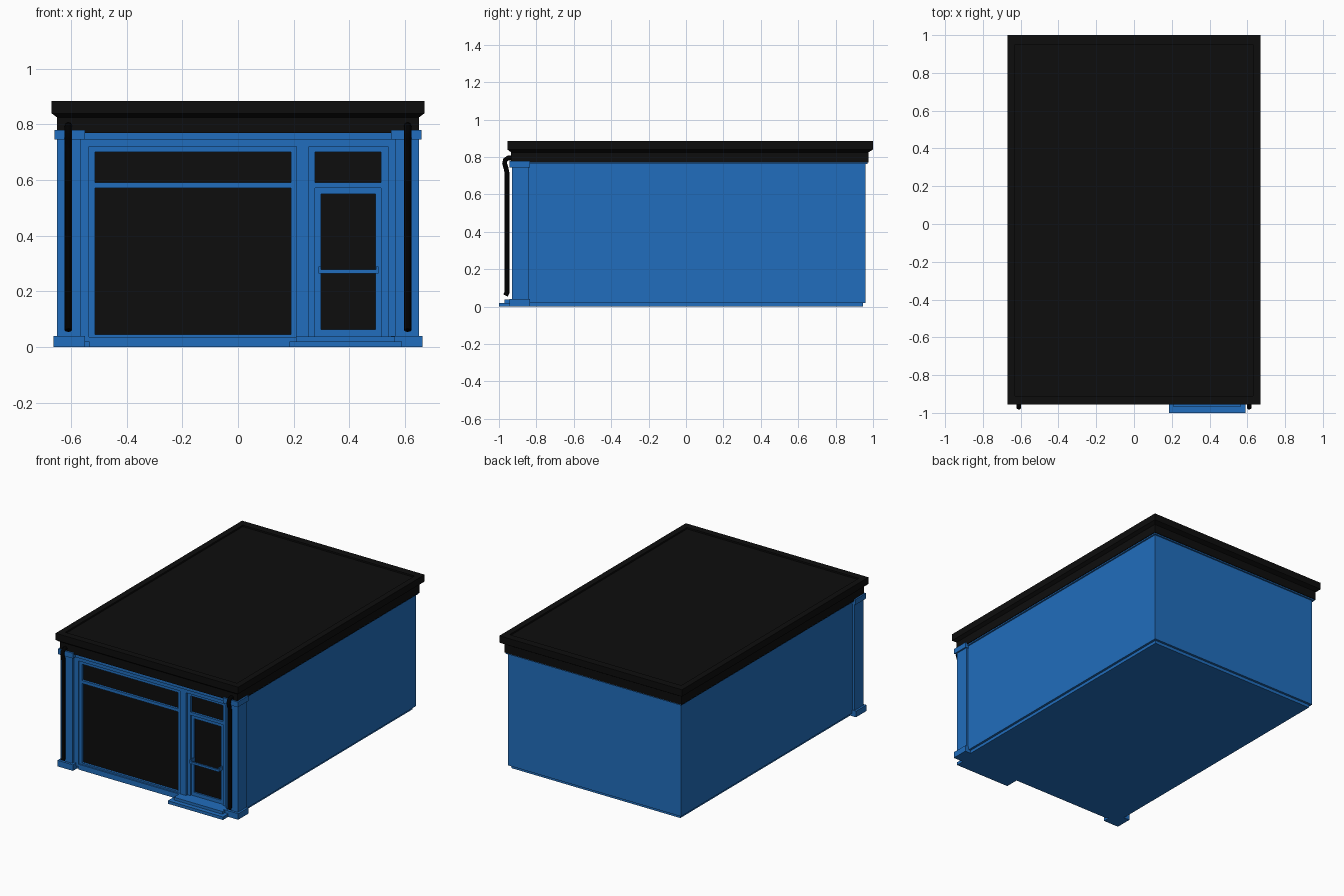
import bpy
import bmesh

cube = bpy.data.objects.get("Cube")
if cube:
    bpy.data.objects.remove(cube)


def material(name, colour):
    m = bpy.data.materials.new(name)
    m.use_nodes = True
    m.diffuse_color = (*colour, 1)
    m.node_tree.nodes["Principled BSDF"].inputs["Base Color"].default_value = (*colour, 1)
    return m


BLUE = material("blue paint", (0.015, 0.155, 0.51))
DARK = material("dark grey", (0.004, 0.004, 0.004))
BLACK = material("black iron", (0, 0, 0))


def finish(name, bm, mat):
    bmesh.ops.recalc_face_normals(bm, faces=bm.faces)
    mesh = bpy.data.meshes.new(name)
    bm.to_mesh(mesh)
    bm.free()
    mesh.materials.append(mat)
    obj = bpy.data.objects.new(name, mesh)
    bpy.context.collection.objects.link(obj)
    return obj


def add_box(bm, x, y, z):
    verts = bmesh.ops.create_cube(bm, size=1)["verts"]
    for v in verts:
        v.co = [a[0] if c < 0 else a[1] for a, c in zip((x, y, z), v.co)]


def box(name, x, y, z, mat=BLUE):
    bm = bmesh.new()
    add_box(bm, x, y, z)
    return finish(name, bm, mat)


def frame(name, outer_x, outer_z, inner_x, inner_z, y):
    """Rectangular border between an outer and an inner rectangle."""
    bm = bmesh.new()
    add_box(bm, (outer_x[0], inner_x[0]), y, outer_z)
    add_box(bm, (inner_x[1], outer_x[1]), y, outer_z)
    add_box(bm, inner_x, y, (outer_z[0], inner_z[0]))
    add_box(bm, inner_x, y, (inner_z[1], outer_z[1]))
    return finish(name, bm, BLUE)


# Main body, plinth and soffit
BACK = -0.86
box("walls", (-0.635, 0.635), (BACK, 0.96), (0.02, 0.77))
box("plinth", (-0.62, 0.62), (-0.9, 0.945), (0, 0.02))
box("soffit", (-0.645, 0.645), (-0.925, 0.97), (0.762, 0.772))

# Cornice: rings of (half width, front, back, height), ending in a sunken deck
rings = [(0.65, -0.935, 0.975, 0.77), (0.65, -0.935, 0.975, 0.825),
         (0.67, -0.955, 1.0, 0.84), (0.67, -0.955, 1.0, 0.885),
         (0.63, -0.91, 0.95, 0.885), (0.63, -0.91, 0.95, 0.875)]
bm = bmesh.new()
loops = [[bm.verts.new(p) for p in ((-w, f, z), (w, f, z), (w, b, z), (-w, b, z))]
         for w, f, b, z in rings]
for low, high in zip(loops, loops[1:]):
    for i in range(4):
        j = (i + 1) % 4
        bm.faces.new((low[i], low[j], high[j], high[i]))
bm.faces.new(loops[0])
bm.faces.new(loops[-1])
finish("roof_cornice", bm, DARK)

# Corner pilasters and drainpipes
for side, s in (("left", 1), ("right", -1)):
    def span(a, b):
        return sorted((s * a, s * b))
    box(side + "_pilaster", span(0.565, 0.65), (-0.93, -0.84), (0.02, 0.76))
    box(side + "_pilaster_base", span(0.55, 0.663), (-0.945, -0.835), (0, 0.04))
    box(side + "_pilaster_cap", span(0.55, 0.66), (-0.945, -0.835), (0.745, 0.78))

    path = [(-0.93, 0.795), (-0.95, 0.795), (-0.966, 0.785), (-0.97, 0.765),
            (-0.962, 0.74), (-0.957, 0.715), (-0.957, 0.075), (-0.965, 0.06)]
    curve = bpy.data.curves.new(side + "_drainpipe", "CURVE")
    curve.dimensions = "3D"
    curve.bevel_depth = 0.013
    curve.bevel_resolution = 2
    curve.use_fill_caps = True
    spline = curve.splines.new("POLY")
    spline.points.add(len(path) - 1)
    for point, (y, z) in zip(spline.points, path):
        point.co = (s * 0.61, y, z, 1)
    curve.materials.append(BLACK)
    pipe = bpy.data.objects.new(side + "_drainpipe", curve)
    bpy.context.collection.objects.link(pipe)

# Shopfront surround: two posts, a centre post, head and sill
bm = bmesh.new()
for x in ((-0.565, -0.535), (0.21, 0.255), (0.54, 0.565)):
    add_box(bm, x, (-0.91, BACK), (0.02, 0.745))
for x in ((-0.535, 0.21), (0.255, 0.54)):
    add_box(bm, x, (-0.91, BACK), (0.72, 0.745))
add_box(bm, (-0.535, 0.21), (-0.91, BACK), (0, 0.035))
finish("shopfront_surround", bm, BLUE)
box("shopfront_lintel", (-0.565, 0.565), (-0.92, BACK), (0.745, 0.77))

# Display window
frame("window_frame", (-0.535, 0.21), (0.035, 0.72), (-0.515, 0.19), (0.045, 0.70), (-0.9, BACK))
box("window_transom_bar", (-0.515, 0.19), (-0.9, BACK), (0.572, 0.592))
box("window_glass", (-0.515, 0.19), (-0.885, -0.878), (0.045, 0.70), DARK)

# Door with a light above
frame("door_frame", (0.255, 0.54), (0.03, 0.72), (0.277, 0.515), (0.035, 0.70), (-0.895, BACK))
box("door_transom_bar", (0.277, 0.515), (-0.895, BACK), (0.572, 0.592))
box("transom_glass", (0.277, 0.515), (-0.88, -0.873), (0.592, 0.70), DARK)
frame("door_leaf", (0.277, 0.515), (0.035, 0.572), (0.298, 0.495), (0.062, 0.55), (-0.885, BACK))
box("door_glass", (0.298, 0.495), (-0.875, -0.868), (0.062, 0.55), DARK)

# Push bar across the door
bm = bmesh.new()
add_box(bm, (0.29, 0.505), (-0.92, -0.908), (0.264, 0.278))
for x in (0.29, 0.497):
    add_box(bm, (x, x + 0.008), (-0.92, -0.885), (0.264, 0.29))
finish("door_push_bar", bm, BLUE)

# Entrance steps
box("lower_step", (0.185, 0.59), (-1.0, -0.88), (0, 0.02))
box("upper_step", (0.208, 0.565), (-0.97, BACK), (0.02, 0.038))
